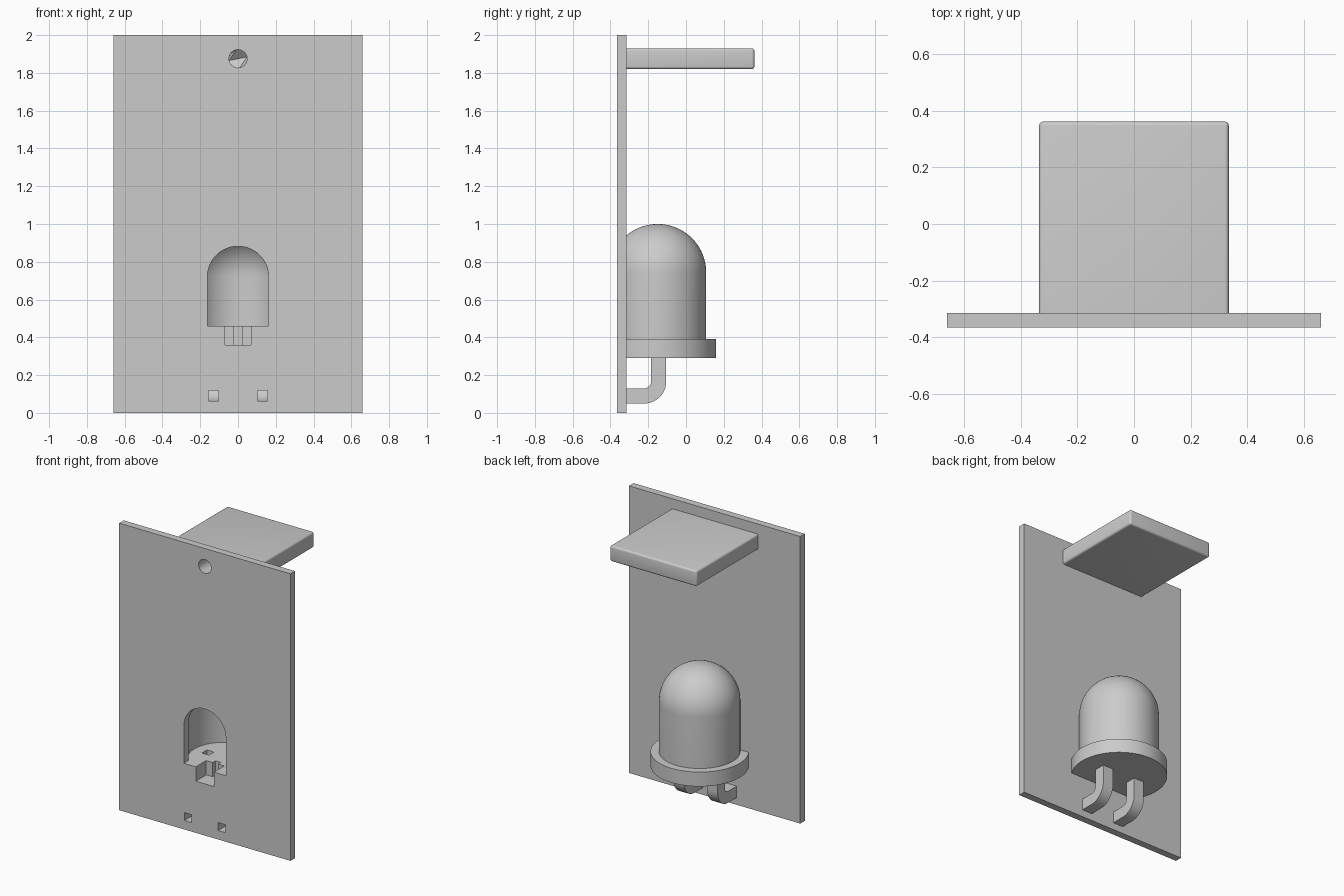
import bpy, bmesh, math
from mathutils import Matrix

cube = bpy.data.objects.get("Cube")
if cube:
    bpy.data.objects.remove(cube, do_unlink=True)

grey = bpy.data.materials.new("plain grey")
grey.use_nodes = True
COLOUR = (0.6, 0.6, 0.6, 1)
grey.diffuse_color = COLOUR
grey.node_tree.nodes["Principled BSDF"].inputs["Base Color"].default_value = COLOUR

FRONT, BACK, AXIS_Y = -0.365, -0.315, -0.15


def make(name, bm):
    bmesh.ops.recalc_face_normals(bm, faces=bm.faces)
    mesh = bpy.data.meshes.new(name)
    bm.to_mesh(mesh)
    bm.free()
    mesh.materials.append(grey)
    obj = bpy.data.objects.new(name, mesh)
    bpy.context.collection.objects.link(obj)
    return obj


def box(name, x, y, z):
    bm = bmesh.new()
    size = [b - a for a, b in (x, y, z)]
    mid = [(a + b) / 2 for a, b in (x, y, z)]
    bmesh.ops.create_cube(bm, size=1, matrix=Matrix.Translation(mid) @ Matrix.Diagonal((*size, 1)))
    return make(name, bm)


def prism(name, outline, y0, y1):
    """Extrude an x-z outline from y0 to y1."""
    bm = bmesh.new()
    face = bm.faces.new([bm.verts.new((x, y0, z)) for x, z in outline])
    new = bmesh.ops.extrude_face_region(bm, geom=[face])["geom"]
    bmesh.ops.translate(bm, vec=(0, y1 - y0, 0), verts=[v for v in new if isinstance(v, bmesh.types.BMVert)])
    return make(name, bm)


def arc(cx, cy, r, start, end, n):
    angles = [math.radians(start + (end - start) * i / n) for i in range(n + 1)]
    return [(cx + r * math.cos(a), cy + r * math.sin(a)) for a in angles]


def revolve(name, profile, steps=96):
    """Spin an (r, z) profile around the lens axis."""
    bm = bmesh.new()
    vs = [bm.verts.new((max(r, 0), AXIS_Y, z)) for r, z in profile]
    edges = [bm.edges.new(pair) for pair in zip(vs, vs[1:])]
    bmesh.ops.spin(bm, geom=vs + edges, cent=(0, AXIS_Y, 0), axis=(0, 0, 1),
                   angle=math.tau, steps=steps, use_duplicate=False)
    bmesh.ops.remove_doubles(bm, verts=bm.verts, dist=0.0001)
    return make(name, bm)


def bent_bar(name, x, half, top, end):
    """Square bar going down, around a bend, then forward."""
    bend = arc(AXIS_Y + 0.005 - 0.075, 0.165, 0.075, 0, -90, 12)
    path = [(bend[0][0], top, 0)] + [(y, z, -90 * i / 12) for i, (y, z) in enumerate(bend)]
    path.append((end, bend[-1][1], -90))
    bm = bmesh.new()
    rings = []
    for y, z, deg in path:
        ny, nz = math.cos(math.radians(deg)), math.sin(math.radians(deg))
        rings.append([bm.verts.new((x + sx * half, y + sn * half * ny, z + sn * half * nz))
                      for sx, sn in ((-1, -1), (1, -1), (1, 1), (-1, 1))])
    for a, b in zip(rings, rings[1:]):
        for i in range(4):
            bm.faces.new((a[i], a[i - 1], b[i - 1], b[i]))
    bm.faces.new(rings[0])
    bm.faces.new(rings[-1])
    return make(name, bm)


def cut(obj, *cutters):
    for c in cutters:
        mod = obj.modifiers.new("cut", 'BOOLEAN')
        mod.operation, mod.solver, mod.object = 'DIFFERENCE', 'EXACT', c
    bake(obj)


def bake(obj):
    graph = bpy.context.evaluated_depsgraph_get()
    mesh = bpy.data.meshes.new_from_object(obj.evaluated_get(graph))
    obj.modifiers.clear()
    obj.data = mesh


# Cutters: lens cavity, arched window, key slot, wire tunnels, shelf bore
cavity = revolve("cavity_cutter", [(0, 0.46), (0.231, 0.46)] + arc(0, 0.72, 0.231, 0, 90, 16))
window = prism("window_cutter", [(-0.162, 0.46), (0.162, 0.46)] + arc(0, 0.72, 0.162, 0, 180, 32), -0.5, -0.31)
key = box("key_cutter", (-0.07, 0.07), (-0.5, -0.25), (0.36, 0.47))
key_groove = box("key_groove_cutter", (-0.02, 0.02), (-0.3, -0.22), (0.36, 0.47))
tunnels = [bent_bar("tunnel_cutter", s * 0.13, 0.0275, 0.5, -0.5) for s in (-1, 1)]
bore = prism("bore_cutter", arc(0, 1.875, 0.048, 0, 348.75, 31), -0.5, -0.2)
for v in bore.data.vertices:  # wedge-shaped end of the bore
    if v.co.y > -0.3:
        v.co.y -= abs(v.co.z - 1.875)
trim = box("trim_cutter", (-1, 1), (-1, BACK), (0, 2))
cutters = [cavity, window, key, key_groove, *tunnels, bore, trim]

# Upright plate with its openings
plate = box("back_plate", (-0.66, 0.66), (FRONT, BACK), (0, 2))
cut(plate, window, key, *tunnels, bore)

# Shelf with softened outer edges
shelf = box("top_shelf", (-0.335, 0.335), (BACK, 0.362), (1.82, 1.93))
bm = bmesh.new()
bm.from_mesh(shelf.data)
edges = [e for e in bm.edges if any(v.co.y > 0 for v in e.verts) or abs(e.verts[0].co.x - e.verts[1].co.x) < 0.01]
edges = [e for e in edges if not all(v.co.y < 0 for v in e.verts)]
bmesh.ops.bevel(bm, geom=edges, offset=0.014, segments=4, profile=0.5, affect='EDGES')
bm.to_mesh(shelf.data)
bm.free()
cut(shelf, bore)

# Hollow domed lens with a rim, cut flat against the plate
dome = arc(0, 0.743, 0.257, 0, 90, 20)
lens = revolve("domed_lens", [(0, 0.29), (0.31, 0.29), (0.31, 0.39), (0.257, 0.39)] + dome)
cut(lens, trim, cavity, key, key_groove, *tunnels)

# Two hollow bent legs
legs = []
for side, tunnel, label in ((-1, tunnels[0], "left"), (1, tunnels[1], "right")):
    leg = bent_bar(label + "_leg", side * 0.13, 0.04, 0.29, BACK)
    cut(leg, tunnel)
    legs.append(leg)

for c in cutters:
    bpy.data.objects.remove(c, do_unlink=True)

for obj in (plate, shelf, lens, *legs):
    bpy.ops.object.select_all(action='DESELECT')
    obj.select_set(True)
    bpy.context.view_layer.objects.active = obj
    bpy.ops.object.shade_smooth_by_angle(angle=math.radians(30))
